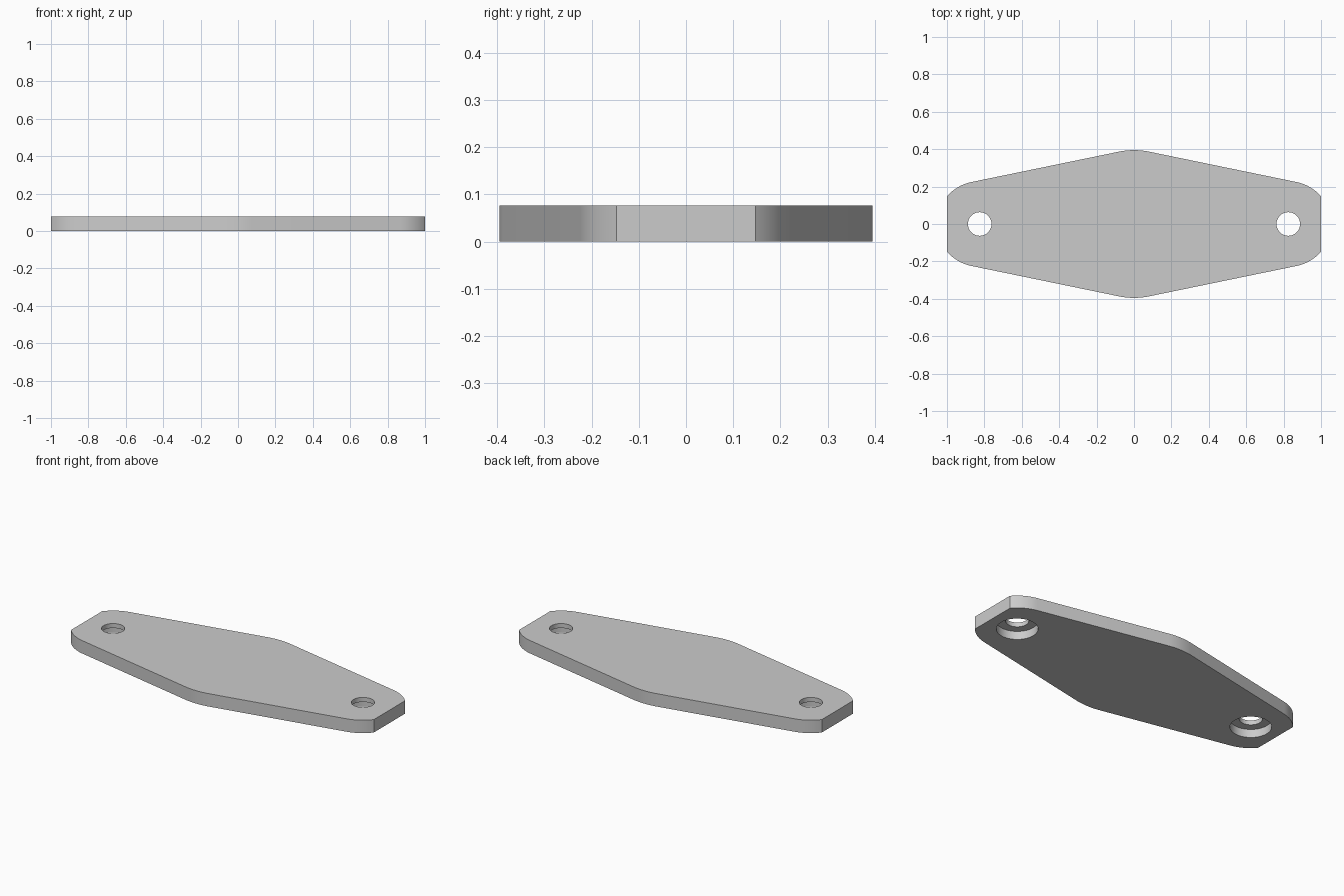
import bpy, bmesh, math

if "Cube" in bpy.data.objects:
    bpy.data.objects.remove(bpy.data.objects["Cube"])

THICK = 0.077       # plate thickness
HOLE_X = 0.825      # hole centres, also centres of the end arcs
END_R, MID_R = 0.2285, 0.395
HOLE_R, BORE_R, BORE_DEPTH = 0.063, 0.113, 0.05

grey = bpy.data.materials.new("plain grey")
grey.use_nodes = True
grey.diffuse_color = (0.6, 0.6, 0.6, 1)
grey.node_tree.nodes["Principled BSDF"].inputs["Base Color"].default_value = (0.6, 0.6, 0.6, 1)


def arc(cx, radius, start, end, steps):
    """Points along an arc centred on the x axis."""
    angles = [start + (end - start) * i / steps for i in range(steps + 1)]
    return [(cx + radius * math.cos(a), radius * math.sin(a)) for a in angles]


def prism(name, points, z0, z1):
    """Closed outline extruded between two heights."""
    bm = bmesh.new()
    base = bm.faces.new([bm.verts.new((x, y, z0)) for x, y in points])
    top = bmesh.ops.extrude_face_region(bm, geom=[base])["geom"]
    verts = [v for v in top if isinstance(v, bmesh.types.BMVert)]
    bmesh.ops.translate(bm, verts=verts, vec=(0, 0, z1 - z0))
    bmesh.ops.recalc_face_normals(bm, faces=bm.faces)
    mesh = bpy.data.meshes.new(name)
    bm.to_mesh(mesh)
    bm.free()
    mesh.materials.append(grey)
    obj = bpy.data.objects.new(name, mesh)
    bpy.context.collection.objects.link(obj)
    return obj


# Quarter outline: end arc cut off at x = 1, tangent line, middle arc
tangent = math.acos((MID_R - END_R) / HOLE_X)
cut = math.acos((1 - HOLE_X) / END_R)
quarter = arc(HOLE_X, END_R, cut, tangent, 12) + arc(0, MID_R, tangent, math.pi / 2, 6)
half = quarter + [(-x, y) for x, y in reversed(quarter[:-1])]
outline = half + [(-x, -y) for x, y in half]
plate = prism("mounting_plate", outline, 0, THICK)
bpy.context.view_layer.objects.active = plate
plate.select_set(True)

# Through holes with counterbores sunk into the underside
for side in (-1, 1):
    for radius, top in ((BORE_R, BORE_DEPTH), (HOLE_R, THICK + 0.1)):
        circle = arc(side * HOLE_X, radius, 0, math.tau, 64)[:-1]
        cutter = prism("hole_cutter", circle, -0.1, top)
        cutter.hide_render = True
        mod = plate.modifiers.new("hole", 'BOOLEAN')
        mod.operation = 'DIFFERENCE'
        mod.solver = 'EXACT'
        mod.object = cutter
        bpy.ops.object.modifier_apply(modifier=mod.name)
        bpy.data.objects.remove(cutter)

bpy.ops.object.shade_smooth_by_angle(angle=math.radians(30))
